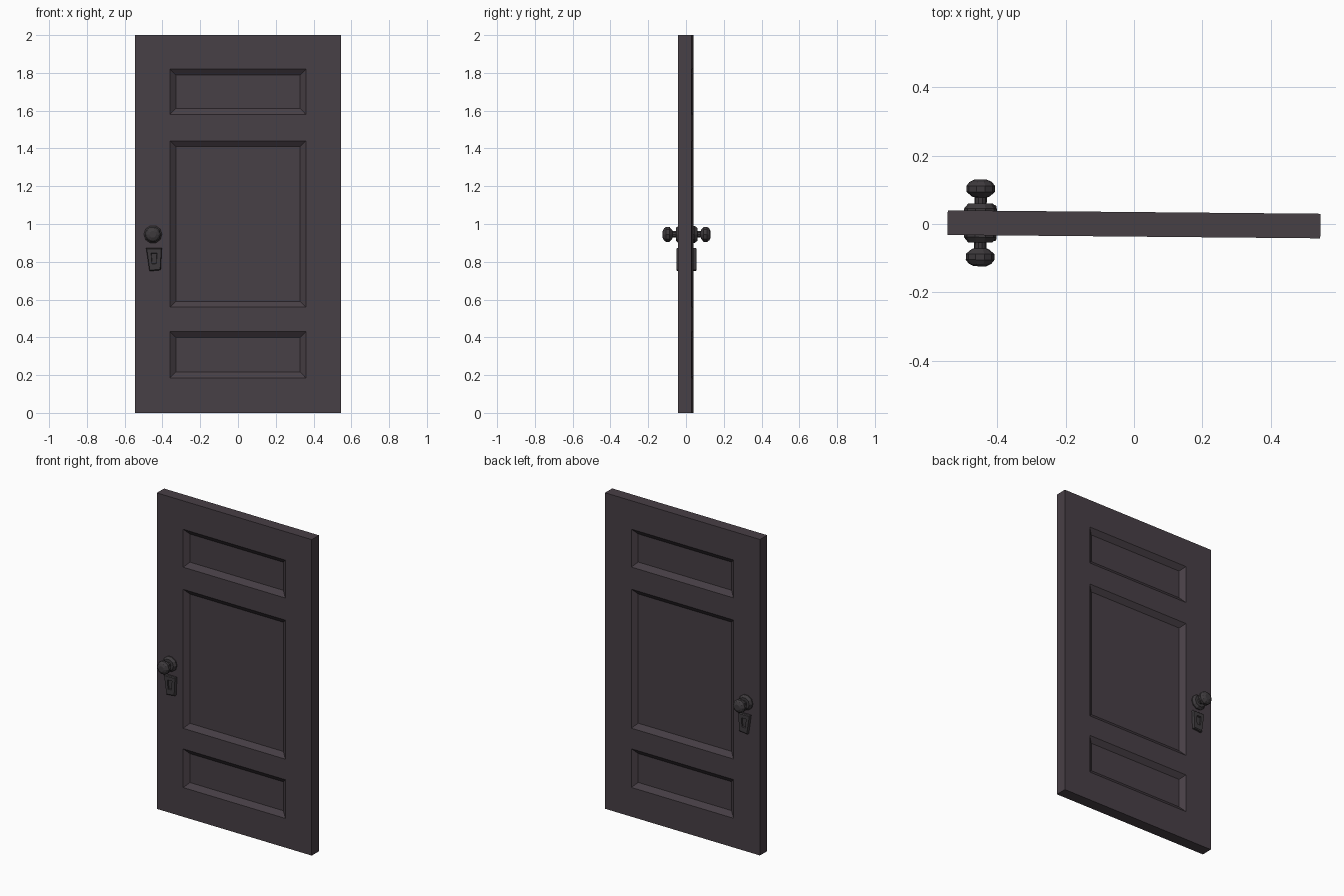
import bpy, bmesh, math
from mathutils import Matrix

if "Cube" in bpy.data.objects:
    bpy.data.objects.remove(bpy.data.objects["Cube"])

def material(name, rgb):
    m = bpy.data.materials.new(name)
    m.diffuse_color = (*rgb, 1)
    m.use_nodes = True
    m.node_tree.nodes["Principled BSDF"].inputs["Base Color"].default_value = m.diffuse_color
    return m

WOOD = material("dark_plum_wood", (0.064, 0.050, 0.060))
METAL = material("dark_metal", (0.047, 0.042, 0.046))

# the whole door is turned very slightly about z
PLACE = Matrix.Translation((0, -0.001, 0)) @ Matrix.Rotation(-0.0092, 4, 'Z')

def finish(bm, name, mat):
    bmesh.ops.remove_doubles(bm, verts=bm.verts, dist=0.0001)
    bmesh.ops.recalc_face_normals(bm, faces=bm.faces)
    bm.transform(PLACE)
    me = bpy.data.meshes.new(name)
    bm.to_mesh(me)
    bm.free()
    me.materials.append(mat)
    ob = bpy.data.objects.new(name, me)
    bpy.context.collection.objects.link(ob)
    return ob

def quad(bm, pts):
    return bm.faces.new([bm.verts.new(p) for p in pts])

def bridge(bm, a, b):
    for i in range(len(a)):
        j = (i + 1) % len(a)
        quad(bm, (a[i], a[j], b[j], b[i]))

def rect(x0, x1, z0, z1, y):
    return [(x0, y, z0), (x1, y, z0), (x1, y, z1), (x0, y, z1)]

# door slab with three recessed panels on each side
HX, HY, BEV, DEPTH = 0.546, 0.036, 0.031, 0.024
xs = [-HX, -0.36, 0.36, HX]
zs = [0, 0.185, 0.43, 0.56, 1.44, 1.58, 1.82, 2.0]
bm = bmesh.new()
for s in (-1, 1):
    for i in range(3):
        for k in range(7):
            x0, x1, z0, z1 = xs[i], xs[i + 1], zs[k], zs[k + 1]
            outer = rect(x0, x1, z0, z1, s * HY)
            if i == 1 and k % 2:
                inner = rect(x0 + BEV, x1 - BEV, z0 + BEV, z1 - BEV, s * (HY - DEPTH))
                bridge(bm, outer, inner)
                quad(bm, inner)
            else:
                quad(bm, outer)
# slab edges
for k in range(7):
    for x in (-HX, HX):
        quad(bm, [(x, -HY, zs[k]), (x, HY, zs[k]), (x, HY, zs[k + 1]), (x, -HY, zs[k + 1])])
for i in range(3):
    for z in (0, 2.0):
        quad(bm, [(xs[i], -HY, z), (xs[i + 1], -HY, z), (xs[i + 1], HY, z), (xs[i], HY, z)])
finish(bm, "door_slab", WOOD)

# knob with rosette and stem: (radius, distance from door centre)
KNOB = [(0.048, 0.03), (0.048, 0.042), (0.036, 0.057), (0.018, 0.057), (0.018, 0.075),
        (0.024, 0.076), (0.042, 0.091), (0.042, 0.108), (0.033, 0.120), (0.018, 0.127)]
SIDES = 10

def knob(name, s):
    bm = bmesh.new()
    rings = [[(-0.45 + r * math.cos(2 * math.pi * i / SIDES), s * y,
               0.945 + r * math.sin(2 * math.pi * i / SIDES)) for i in range(SIDES)]
             for r, y in KNOB]
    for a, b in zip(rings, rings[1:]):
        bridge(bm, a, b)
    quad(bm, rings[0])
    quad(bm, rings[-1])
    finish(bm, name, METAL)

# tapered lock plate with a recessed keyhole slot
PLATE = [(-0.468, 0.750), (-0.409, 0.756), (-0.403, 0.873), (-0.486, 0.873)]
SLOT = [(-0.455, 0.788), (-0.431, 0.790), (-0.428, 0.846), (-0.460, 0.846)]

def lock_plate(name, s):
    bm = bmesh.new()
    cx, cz = -0.443, 0.815
    at = lambda pts, y, k=1: [(cx + (x - cx) * k, s * y, cz + (z - cz) * k) for x, z in pts]
    loops = [at(PLATE, 0.03), at(PLATE, 0.048), at(PLATE, 0.053, 0.92),
             at(SLOT, 0.053), at(SLOT, 0.045, 0.9)]
    for a, b in zip(loops, loops[1:]):
        bridge(bm, a, b)
    quad(bm, loops[0])
    quad(bm, loops[-1])
    finish(bm, name, METAL)

for side, s in (("front", -1), ("back", 1)):
    knob(side + "_knob", s)
    lock_plate(side + "_lock_plate", s)
